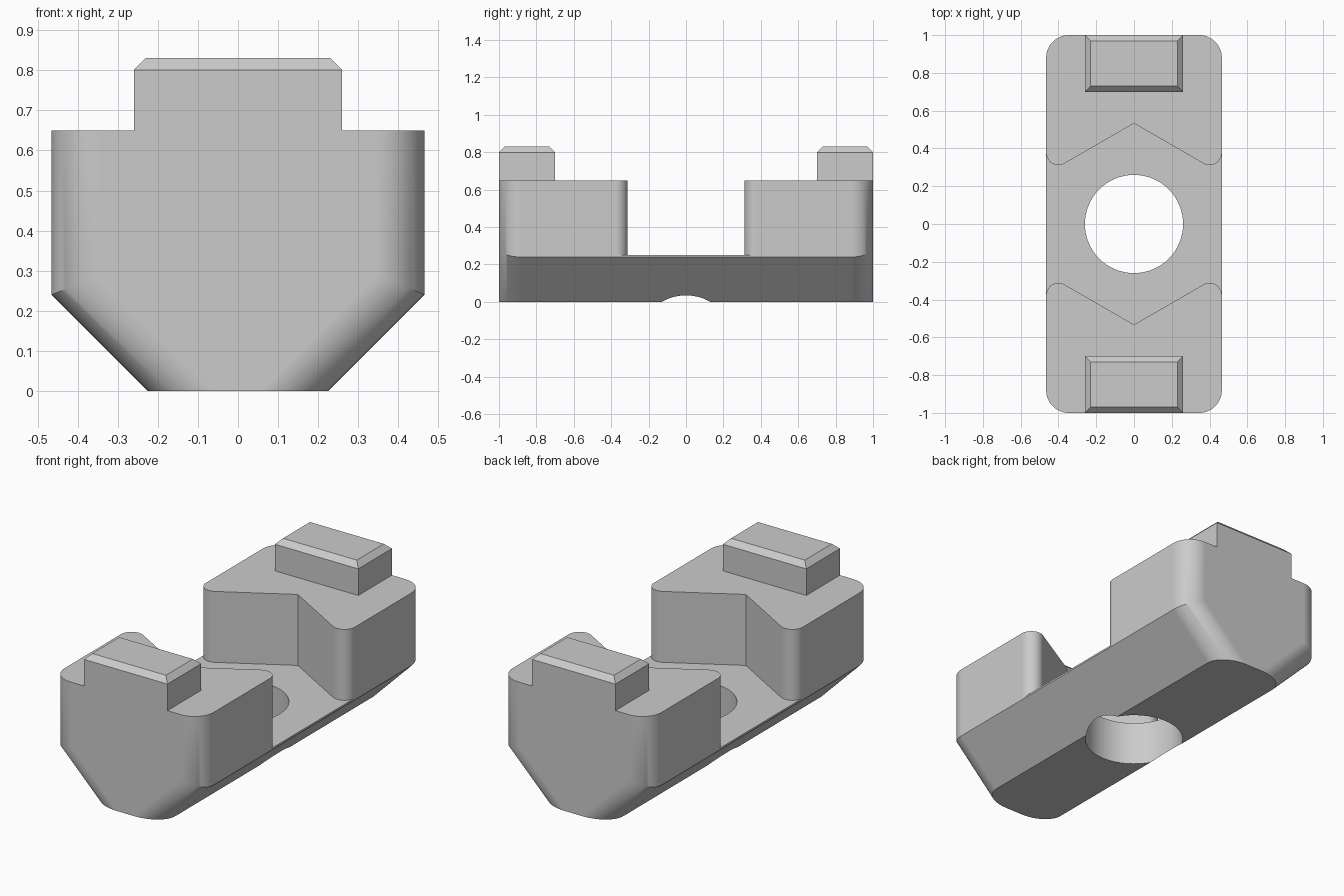
import bpy, bmesh, math
from mathutils import Vector

cube = bpy.data.objects.get("Cube")
if cube:
    bpy.data.objects.remove(cube, do_unlink=True)

HALF_W, TOP, FLOOR = 0.465, 0.65, 0.25

grey = bpy.data.materials.new("light grey")
grey.use_nodes = True
grey.diffuse_color = (0.6, 0.6, 0.6, 1)
grey.node_tree.nodes["Principled BSDF"].inputs["Base Color"].default_value = (0.6, 0.6, 0.6, 1)


def prism(name, outline, sweep, bevel_test=None, offset=0.0, segments=1):
    """Sweep a flat outline into a solid, then bevel the edges that pass the test."""
    bm = bmesh.new()
    face = bm.faces.new([bm.verts.new(p) for p in outline])
    ext = bmesh.ops.extrude_face_region(bm, geom=[face])
    new_verts = [g for g in ext["geom"] if isinstance(g, bmesh.types.BMVert)]
    bmesh.ops.translate(bm, verts=new_verts, vec=Vector(sweep))
    bmesh.ops.recalc_face_normals(bm, faces=bm.faces[:])
    if bevel_test:
        edges = [e for e in bm.edges if bevel_test(e.verts[0].co, e.verts[1].co)]
        bmesh.ops.bevel(bm, geom=edges, offset=offset, offset_type='OFFSET',
                        segments=segments, profile=0.5, affect='EDGES')
        bmesh.ops.recalc_face_normals(bm, faces=bm.faces[:])
    mesh = bpy.data.meshes.new(name)
    bm.to_mesh(mesh)
    bm.free()
    obj = bpy.data.objects.new(name, mesh)
    bpy.context.collection.objects.link(obj)
    mesh.materials.append(grey)
    return obj


def activate(obj):
    bpy.ops.object.select_all(action='DESELECT')
    obj.select_set(True)
    bpy.context.view_layer.objects.active = obj


def cut(target, cutter):
    activate(target)
    mod = target.modifiers.new("cut", 'BOOLEAN')
    mod.operation, mod.solver, mod.object = 'DIFFERENCE', 'EXACT', cutter
    bpy.ops.object.modifier_apply(modifier=mod.name)
    bpy.data.objects.remove(cutter, do_unlink=True)


# Body: long bar with slanted lower sides and rounded end corners
section = [(-0.225, 0), (0.225, 0), (HALF_W, 0.24), (HALF_W, TOP), (-HALF_W, TOP), (-HALF_W, 0.24)]


def end_corner(a, b):
    # upright and slanted edges of the two end faces
    return abs(a.y - b.y) < 1e-5 and abs(a.z - b.z) > 0.1


body = prism("body", [(x, -1, z) for x, z in section], (0, 2, 0), end_corner, 0.12, 14)

# Slot: V-shaped walls whose tips are rounded
R, APEX, SLOPE = 0.065, 0.533, math.tan(math.radians(30))
cx = HALF_W - R
cy = APEX - SLOPE * cx + R / math.cos(math.radians(30))
quarter = [(0, APEX)]
for i in range(15):
    a = math.radians(-120 + 120 * i / 14)
    quarter.append((cx + R * math.cos(a), cy + R * math.sin(a)))
quarter.append((0.6, cy))
right_half = quarter + [(x, -y) for x, y in reversed(quarter)]
slot = right_half + [(-x, y) for x, y in reversed(right_half[1:-1])]
cut(body, prism("slot_cutter", [(x, y, FLOOR) for x, y in slot], (0, 0, 0.6)))

# Bore through the slot floor
circle = [(0.26 * math.cos(2 * math.pi * i / 64), 0.26 * math.sin(2 * math.pi * i / 64)) for i in range(64)]
cut(body, prism("bore_cutter", [(x, y, -0.2) for x, y in circle], (0, 0, 0.65)))

activate(body)
bpy.ops.object.shade_smooth_by_angle(angle=math.radians(30))
weighted = body.modifiers.new("clean shading", 'WEIGHTED_NORMAL')
weighted.keep_sharp = True

# Tongues: chamfered blocks on top at each end
for name, y0, y1 in (("front_tongue", -1, -0.70), ("back_tongue", 0.70, 1)):
    prism(name, [(-0.26, y0, TOP), (0.26, y0, TOP), (0.26, y1, TOP), (-0.26, y1, TOP)],
          (0, 0, 0.18), lambda a, b: min(a.z, b.z) > 0.8, 0.03)
